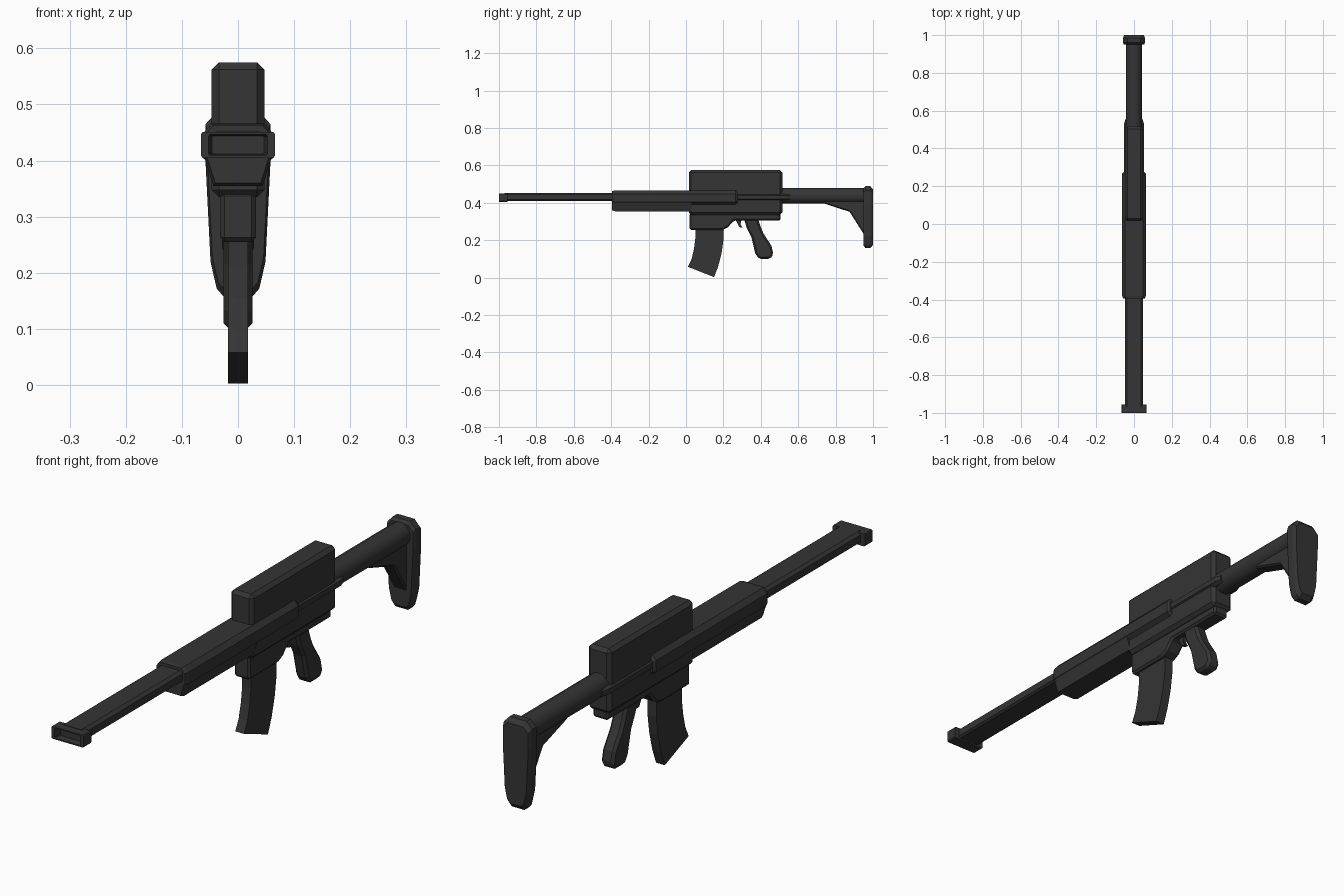
import bpy, bmesh, math

if "Cube" in bpy.data.objects:
    bpy.data.objects.remove(bpy.data.objects["Cube"])

mat = bpy.data.materials.new("dark_metal")
mat.diffuse_color = (0.035, 0.035, 0.035, 1)
mat.use_nodes = True
mat.node_tree.nodes["Principled BSDF"].inputs["Base Color"].default_value = mat.diffuse_color


def finish(name, bm, bevel=0):
    bmesh.ops.recalc_face_normals(bm, faces=bm.faces)
    me = bpy.data.meshes.new(name)
    bm.to_mesh(me)
    bm.free()
    ob = bpy.data.objects.new(name, me)
    bpy.context.collection.objects.link(ob)
    me.materials.append(mat)
    if bevel:
        m = ob.modifiers.new("chamfer", 'BEVEL')
        m.width, m.segments = bevel, 1
        m.limit_method, m.angle_limit = 'ANGLE', math.radians(40)
    return ob


def loft(name, rings, bevel=0, cap=True):
    """Skin matching closed rings of 3D points."""
    bm = bmesh.new()
    vs = [[bm.verts.new(p) for p in r] for r in rings]
    n = len(vs[0])
    for a, b in zip(vs, vs[1:]):
        for i in range(n):
            j = (i + 1) % n
            bm.faces.new((a[i], a[j], b[j], b[i]))
    if cap:
        bm.faces.new(vs[0])
        bm.faces.new(vs[-1])
    return finish(name, bm, bevel)


def side_part(name, profile, hw, bevel=0):
    """Side profile (y, z) extruded to half width hw either way."""
    return loft(name, [[(x, y, z) for y, z in profile] for x in (-hw, hw)], bevel)


def ring(half, y, s=1.0, zc=0.42):
    """Mirror a half section (x, z) at y, scaled about height zc."""
    full = half + [(-x, z) for x, z in reversed(half)]
    return [(x * s, y, zc + (z - zc) * s) for x, z in full]


def box(name, hw, y0, y1, z0, z1, bevel=0):
    return side_part(name, [(y0, z0), (y1, z0), (y1, z1), (y0, z1)], hw, bevel)


# Receiver: tall chamfered upper body, lower body and magazine well
box("upper_receiver", 0.047, 0.015, 0.515, 0.335, 0.575, 0.013)
side_part("lower_receiver", [(0.02, 0.255), (0.195, 0.255), (0.225, 0.27), (0.255, 0.305),
                             (0.505, 0.305), (0.505, 0.345), (0.02, 0.345)], 0.032, 0.008)

# Side rails running back from the handguard
rail = [(0.040, 0.412), (0.053, 0.42), (0.053, 0.44), (0.040, 0.448)]
loft("side_rail", [ring(rail, 0.25), ring(rail, 0.53), ring(rail, 0.555, 0.85, 0.43)])

# Handguard: long upper shell and a shorter tapered lower shell
upper = [(0.038, 0.385), (0.063, 0.405), (0.063, 0.448), (0.047, 0.466)]
loft("handguard_upper", [ring(upper, -0.395, 0.92, 0.43), ring(upper, -0.38),
                         ring(upper, 0.265), ring(upper, 0.275, 0.88, 0.43)])
lower = [(0.024, 0.355), (0.044, 0.355), (0.060, 0.405), (0.050, 0.43)]
loft("handguard_lower", [ring(lower, -0.395, 0.92, 0.42), ring(lower, -0.38), ring(lower, 0.03)])

# Flat barrel and recessed muzzle
barrel = [(0.040, 0.411), (0.048, 0.417), (0.048, 0.444), (0.036, 0.453)]
loft("barrel", [ring(barrel, -0.97), ring(barrel, -0.37)])
rim = [(0.063, 0.405), (0.066, 0.409), (0.066, 0.447), (0.063, 0.451)]
loft("muzzle", [ring(rim, -0.955), ring(rim, -1.0), ring(rim, -1.0, 0.8, 0.428),
                ring(rim, -0.975, 0.7, 0.428)])

# Curved magazine
front = [(0.05, 0.27), (0.05, 0.21), (0.043, 0.155), (0.03, 0.10), (0.01, 0.058)]
back = [(0.15, 0.003), (0.172, 0.06), (0.19, 0.13), (0.2, 0.2), (0.2, 0.27)]
side_part("magazine", front + back, 0.018)

# Pistol grip and trigger
side_part("pistol_grip", [(0.31, 0.315), (0.325, 0.265), (0.35, 0.215), (0.37, 0.13), (0.39, 0.10),
                          (0.45, 0.10), (0.467, 0.125), (0.457, 0.17), (0.415, 0.235),
                          (0.40, 0.27), (0.385, 0.315)], 0.026, 0.010)
side_part("trigger", [(0.265, 0.31), (0.285, 0.27), (0.302, 0.268), (0.292, 0.285),
                      (0.297, 0.31)], 0.008)

# Stock tube
N = 12
tube = loft("stock_tube", [[(0.043 * math.cos(2 * math.pi * (i + .5) / N), y,
                             0.438 + 0.043 * math.sin(2 * math.pi * (i + .5) / N))
                            for i in range(N)] for y in (0.5, 0.96)])
tube.data.shade_smooth()
tube.data.set_sharp_from_angle(angle=math.radians(40))

# Stock web under the tube
side_part("stock_web", [(0.70, 0.42), (0.74, 0.396), (0.875, 0.352), (0.955, 0.225),
                        (0.955, 0.42)], 0.028, 0.006)

# Butt plate, tapering downwards
pad = [(0.026, 0.158), (0.038, 0.172), (0.049, 0.22), (0.058, 0.40), (0.058, 0.465), (0.035, 0.489)]
loft("butt_plate", [ring(pad, 0.95, 0.93, 0.33), ring(pad, 0.96), ring(pad, 0.985),
                    ring(pad, 1.0, 0.9, 0.33)])
